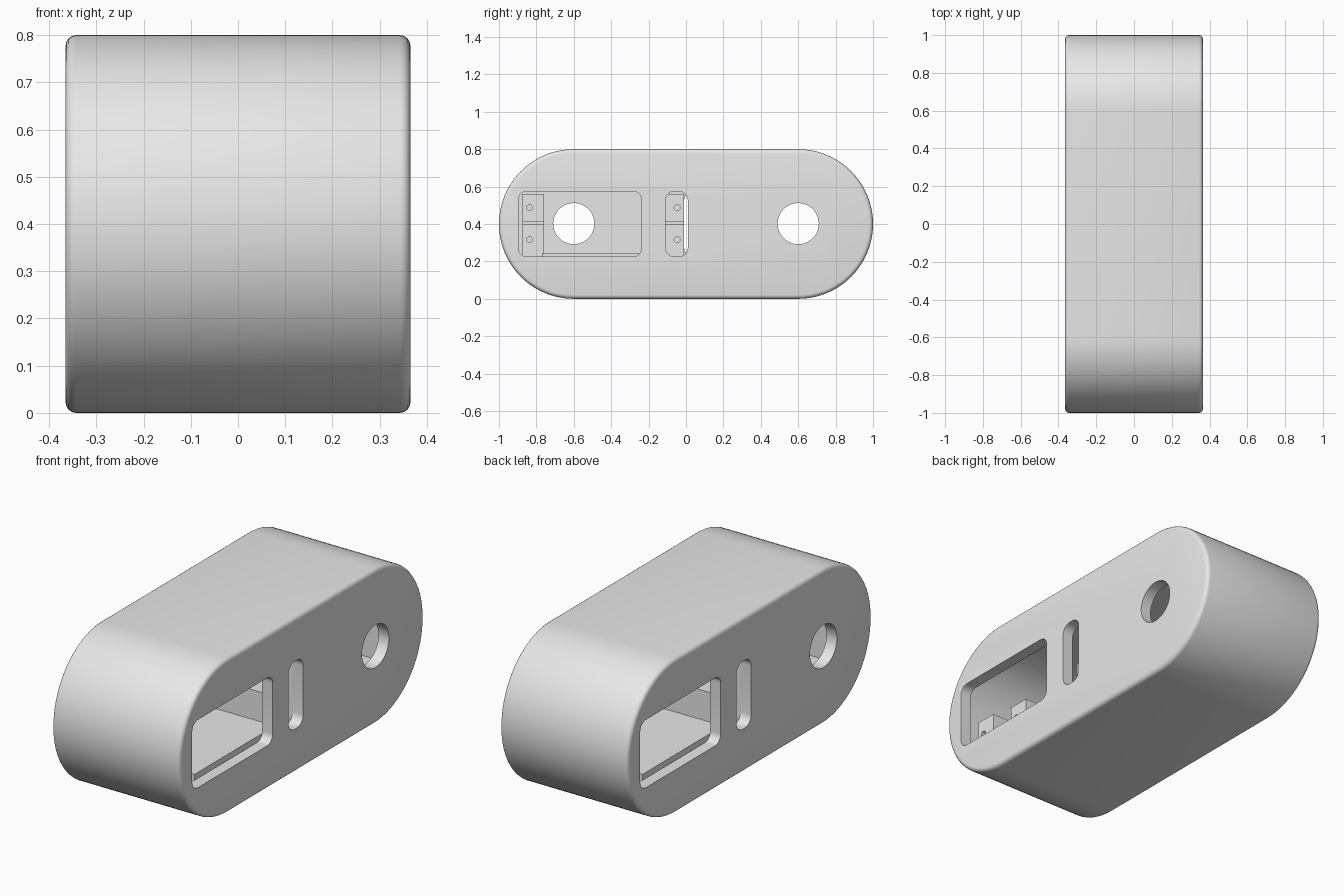
import bpy, bmesh
from math import sin, cos, pi, radians

if "Cube" in bpy.data.objects:
    bpy.data.objects.remove(bpy.data.objects["Cube"], do_unlink=True)

grey = bpy.data.materials.new("light_grey")
grey.use_nodes = True
COLOUR = (0.8, 0.8, 0.8, 1)
grey.diffuse_color = COLOUR
grey.node_tree.nodes["Principled BSDF"].inputs["Base Color"].default_value = COLOUR


def prism(name, xs, ys, zs, r=0.0, seg=8):
    """Rounded rectangle in the YZ plane, extruded along X."""
    (x0, x1), (y0, y1), (z0, z1) = (sorted(p) for p in (xs, ys, zs))
    bm = bmesh.new()
    corners = [(y1, z1, -1, -1), (y0, z1, 1, -1), (y0, z0, 1, 1), (y1, z0, -1, 1)]
    steps = seg if r else 0
    verts = []
    for q, (y, z, sy, sz) in enumerate(corners):
        for i in range(steps + 1):
            a = (q + i / max(steps, 1)) * pi / 2
            verts.append(bm.verts.new((x0, y + sy * r + r * cos(a), z + sz * r + r * sin(a))))
    bmesh.ops.remove_doubles(bm, verts=bm.verts[:], dist=1e-5)
    face = bm.faces.new([v for v in verts if v.is_valid])
    top = bmesh.ops.extrude_face_region(bm, geom=[face])
    moved = [g for g in top["geom"] if isinstance(g, bmesh.types.BMVert)]
    bmesh.ops.translate(bm, verts=moved, vec=(x1 - x0, 0, 0))
    bmesh.ops.recalc_face_normals(bm, faces=bm.faces[:])
    mesh = bpy.data.meshes.new(name)
    bm.to_mesh(mesh)
    bm.free()
    mesh.materials.append(grey)
    ob = bpy.data.objects.new(name, mesh)
    bpy.context.collection.objects.link(ob)
    return ob


def activate(ob):
    bpy.ops.object.select_all(action="DESELECT")
    ob.select_set(True)
    bpy.context.view_layer.objects.active = ob


def cut(ob, cutter):
    mod = ob.modifiers.new("cut", "BOOLEAN")
    mod.operation = "DIFFERENCE"
    mod.solver = "EXACT"
    mod.object = cutter
    activate(ob)
    bpy.ops.object.modifier_apply(modifier=mod.name)
    bpy.data.objects.remove(cutter, do_unlink=True)


def smooth(ob):
    activate(ob)
    bpy.ops.object.shade_smooth_by_angle(angle=radians(30))


# Outer case: rounded-end body with softened rims
HALF, WALL = 0.365, 0.06
INNER = HALF - WALL
case = prism("case", (-HALF, HALF), (-1, 1), (0, 0.8), 0.4, 20)
bevel = case.modifiers.new("soft_rim", "BEVEL")
bevel.width, bevel.segments = 0.022, 4
bevel.limit_method, bevel.angle_limit = "ANGLE", radians(40)
activate(case)
bpy.ops.object.modifier_apply(modifier=bevel.name)

# Hollow interior
cut(case, prism("hollow", (-INNER, INNER), (-1 + WALL, 1 - WALL),
                (WALL, 0.8 - WALL), 0.4 - WALL, 20))

# Openings and inner mounts, repeated half a turn round the vertical axis
for s, side in ((1, "left"), (-1, "right")):
    near = (s * 0.25, s * 0.45)
    far = (-s * 0.25, -s * 0.45)
    cut(case, prism("window", near, (-s * 0.895, -s * 0.238), (0.225, 0.575), 0.045))
    cut(case, prism("slot", near, (-s * 0.11, s * 0.01), (0.225, 0.575), 0.05))
    cut(case, prism("shaft_hole", far, (-s * 0.71, -s * 0.49), (0.292, 0.512), 0.11, 10))

    # Floor shelf
    prism(side + "_shelf", (-s * INNER, s * 0.29), (-s * 0.77, -s * 0.105), (0.04, 0.243))

    # Mounting posts: long lower half, rib, short upper half, screw holes
    for y0, y1, hole, end in ((0.875, 0.76, 0.837, "outer"), (0.115, 0.012, 0.048, "inner")):
        ys = (-s * y0, -s * y1)
        base = 0.1 if end == "inner" else 0.2
        lower = prism(f"{side}_{end}_lower_post", (-s * INNER, s * 0.27), ys, (base, 0.396))
        upper = prism(f"{side}_{end}_upper_post", (-s * INNER, s * 0.06), ys, (0.41, 0.56))
        prism(f"{side}_{end}_rib", (-s * INNER, s * 0.05), ys, (0.39, 0.415))
        for post, z, x in ((lower, 0.316, 0.27), (upper, 0.487, 0.06)):
            cut(post, prism("screw_hole", (s * (x - 0.15), s * (x + 0.05)),
                            (-s * hole - 0.016, -s * hole + 0.016),
                            (z - 0.016, z + 0.016), 0.016, 4))
            smooth(post)

smooth(case)
